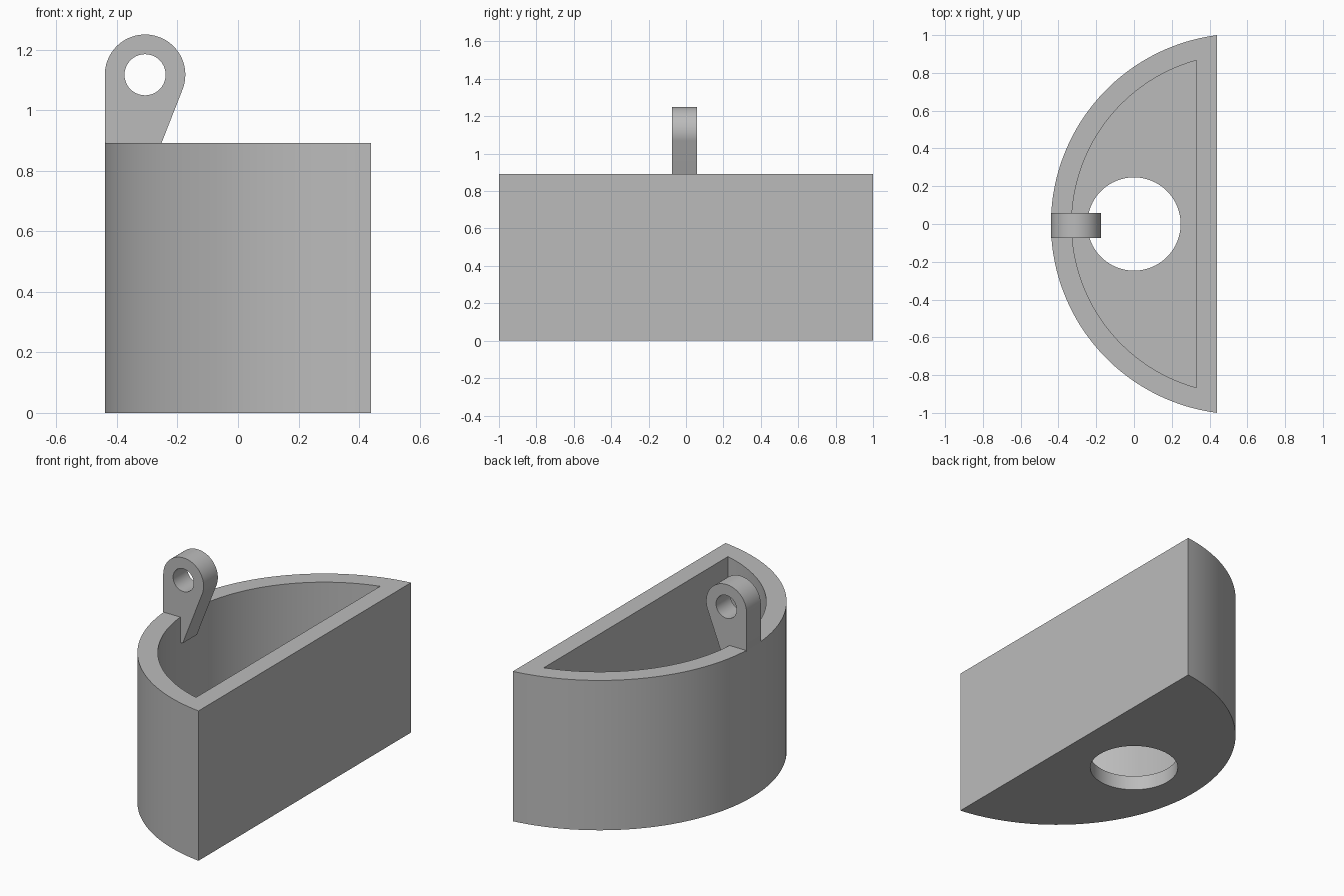
import bpy, bmesh
from math import sin, cos, atan2, radians, pi
from mathutils import Matrix

if "Cube" in bpy.data.objects:
    bpy.data.objects.remove(bpy.data.objects["Cube"], do_unlink=True)

grey = bpy.data.materials.new("plain grey")
grey.use_nodes = True
colour = (0.5, 0.5, 0.5, 1)
grey.diffuse_color = colour
grey.node_tree.nodes["Principled BSDF"].inputs["Base Color"].default_value = colour


def arc(cx, cy, r, start, end, n):
    return [(cx + r * cos(start + (end - start) * i / n),
             cy + r * sin(start + (end - start) * i / n)) for i in range(n + 1)]


def prism(name, outline, low, high, upright=False):
    """Extrude a closed outline along z, or along y when upright."""
    bm = bmesh.new()
    face = bm.faces.new([bm.verts.new((a, b, low)) for a, b in outline])
    top = bmesh.ops.extrude_face_region(bm, geom=[face])["geom"]
    bmesh.ops.translate(bm, vec=(0, 0, high - low),
                        verts=[v for v in top if isinstance(v, bmesh.types.BMVert)])
    if upright:
        # (a, b, c) becomes (a, -c, b)
        bm.transform(Matrix.Rotation(pi / 2, 4, 'X'))
    bmesh.ops.recalc_face_normals(bm, faces=bm.faces)
    mesh = bpy.data.meshes.new(name)
    bm.to_mesh(mesh)
    bm.free()
    mesh.materials.append(grey)
    obj = bpy.data.objects.new(name, mesh)
    bpy.context.collection.objects.link(obj)
    return obj


def select(obj):
    bpy.ops.object.select_all(action='DESELECT')
    obj.select_set(True)
    bpy.context.view_layer.objects.active = obj


def cut(obj, *cutters):
    for cutter in cutters:
        cutter.hide_render = True
        mod = obj.modifiers.new("cut", 'BOOLEAN')
        mod.operation = 'DIFFERENCE'
        mod.solver = 'EXACT'
        mod.object = cutter
        select(obj)
        bpy.ops.object.modifier_apply(modifier=mod.name)
        bpy.data.objects.remove(cutter, do_unlink=True)
    select(obj)
    bpy.ops.object.shade_smooth_by_angle(angle=radians(30))


def segment(r, flat_x):
    """Outline bounded by an arc on the left and a straight chord at flat_x."""
    half = (r * r - (centre_x - flat_x) ** 2) ** 0.5
    a = atan2(half, flat_x - centre_x)
    return arc(centre_x, 0, r, a, 2 * pi - a, 72)


# Half-round bin with a flat side, a cavity and a drain hole
centre_x, height, wall, floor = 0.568, 0.892, 0.11, 0.088
bin_body = prism("bin_body", segment(1.008, 0.44), 0, height)
cavity = prism("cavity_cutter", segment(1.008 - wall, 0.44 - wall), floor, height + 0.2)
drain = prism("drain_cutter", arc(0, 0, 0.247, 0, 2 * pi, 64)[:-1], -0.2, 0.3)
cut(bin_body, cavity, drain)

# Hanging lug, tapering down onto the inner wall
eye = (-0.307, 1.117)
profile = arc(*eye, 0.133, radians(-21.4), pi, 40)
profile += [(-0.44, height), (-0.38, 0.74), (-0.312, 0.74)]
hanging_lug = prism("hanging_lug", profile, -0.059, 0.075, upright=True)
eye_hole = prism("eye_cutter", arc(*eye, 0.068, 0, 2 * pi, 40)[:-1], -0.3, 0.3, upright=True)
cut(hanging_lug, eye_hole)
